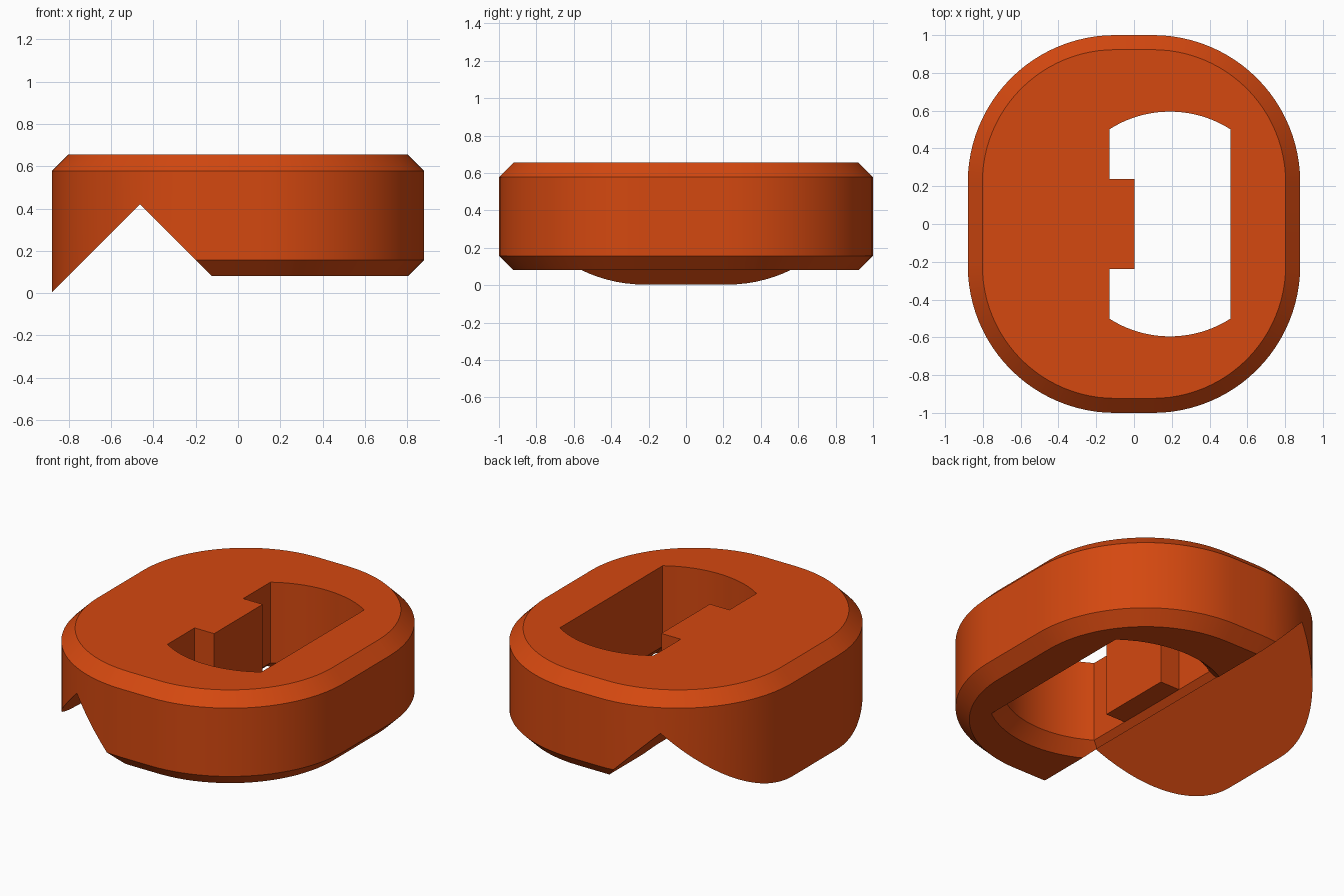
import bpy, bmesh, math

if "Cube" in bpy.data.objects:
    bpy.data.objects.remove(bpy.data.objects["Cube"])

HX, HY, R = 0.88, 1.0, 0.78      # outline half sizes and corner radius
TOP, BASE, CH = 0.655, 0.08, 0.077
RIDGE = -0.463                   # x of the notch peak


def outline(inset):
    """Rounded rectangle, counter-clockwise."""
    pts, n = [], 24
    for q, (sx, sy) in enumerate([(1, 1), (-1, 1), (-1, -1), (1, -1)]):
        for i in range(n + 1):
            a = (q + i / n) * math.pi / 2
            pts.append((sx * (HX - R) + (R - inset) * math.cos(a),
                        sy * (HY - R) + (R - inset) * math.sin(a)))
    return pts


def slot(grow, tooth=False):
    """Circle with two flat sides, optionally notched by the key tooth."""
    r, w, cx, n = 0.595 + grow, 0.32 + grow, 0.19, 20
    a0 = math.acos(w / r)
    arc = [a0 + (math.pi - 2 * a0) * i / n for i in range(n + 1)]
    pts = [(cx + r * math.cos(a), r * math.sin(a)) for a in arc]
    if tooth:
        pts += [(cx - w, 0.237), (0.003, 0.237), (0.003, -0.237), (cx - w, -0.237)]
    return pts + [(cx - r * math.cos(a), -r * math.sin(a)) for a in arc]


def loft(layers):
    """Closed solid through (points, z) layers from bottom to top."""
    bm = bmesh.new()
    rings = [[bm.verts.new((x, y, z)) for x, y in pts] for pts, z in layers]
    for lo, hi in zip(rings, rings[1:]):
        for i in range(len(lo)):
            j = (i + 1) % len(lo)
            bm.faces.new((lo[i], lo[j], hi[j], hi[i]))
    bm.faces.new(rings[0][::-1])
    bm.faces.new(rings[-1])
    return bm


def cut(bm, co, no, fill):
    """Remove the side the normal points to."""
    res = bmesh.ops.bisect_plane(bm, geom=bm.verts[:] + bm.edges[:] + bm.faces[:],
                                 plane_co=co, plane_no=no, clear_outer=True)
    if fill:
        edges = [e for e in res["geom_cut"] if isinstance(e, bmesh.types.BMEdge)]
        bmesh.ops.contextual_create(bm, geom=edges)


def to_object(bm, name):
    bmesh.ops.recalc_face_normals(bm, faces=bm.faces[:])
    mesh = bpy.data.meshes.new(name)
    bm.to_mesh(mesh)
    bm.free()
    ob = bpy.data.objects.new(name, mesh)
    bpy.context.collection.objects.link(ob)
    return ob


# Right half: chamfered above and below, sloped notch wall
right = loft([(outline(CH), BASE), (outline(0), BASE + CH),
              (outline(0), TOP - CH), (outline(CH), TOP)])
cut(right, (RIDGE, 0, 0.42), (-1, 0, -1), True)
cut(right, (RIDGE, 0, 0), (-1, 0, 0), False)

# Left half: chamfered above only, underside slopes down to a thin lip
left = loft([(outline(0), -0.1), (outline(0), TOP - CH), (outline(CH), TOP)])
cut(left, (RIDGE, 0, 0.42), (1, 0, -1), True)
cut(left, (RIDGE, 0, 0), (1, 0, 0), False)

# Weld both halves at the notch peak
half = bpy.data.meshes.new("left_half")
left.to_mesh(half)
left.free()
right.from_mesh(half)
bpy.data.meshes.remove(half)
bmesh.ops.remove_doubles(right, verts=right.verts[:], dist=0.0005)
seam = [e for e in right.edges if all(abs(v.co.x - RIDGE) < 0.001 for v in e.verts)
        and all(v.co.z > 0.43 for v in e.verts)]
bmesh.ops.dissolve_edges(right, edges=seam, use_verts=False)
body = to_object(right, "cap_body")

# Slot cutters: flared mouth below, keyed slot above
mouth = to_object(loft([(slot(BASE + CH), 0), (slot(0), BASE + CH)]), "mouth_cutter")
keyed = to_object(loft([(slot(0, True), 0.1), (slot(0, True), 0.8)]), "slot_cutter")
for cutter in (mouth, keyed):
    cutter.hide_render = True
    mod = body.modifiers.new(cutter.name, 'BOOLEAN')
    mod.operation = 'DIFFERENCE'
    mod.solver = 'EXACT'
    mod.object = cutter
bpy.context.view_layer.objects.active = body
body.select_set(True)
for name in [m.name for m in body.modifiers]:
    bpy.ops.object.modifier_apply(modifier=name)
for cutter in (mouth, keyed):
    bpy.data.objects.remove(cutter)

# Colour and shading
mat = bpy.data.materials.new("burnt_orange")
mat.diffuse_color = (0.66, 0.065, 0.005, 1)
mat.use_nodes = True
mat.node_tree.nodes["Principled BSDF"].inputs["Base Color"].default_value = mat.diffuse_color
body.data.materials.clear()
body.data.materials.append(mat)
bpy.ops.object.shade_smooth_by_angle(angle=math.radians(30))
